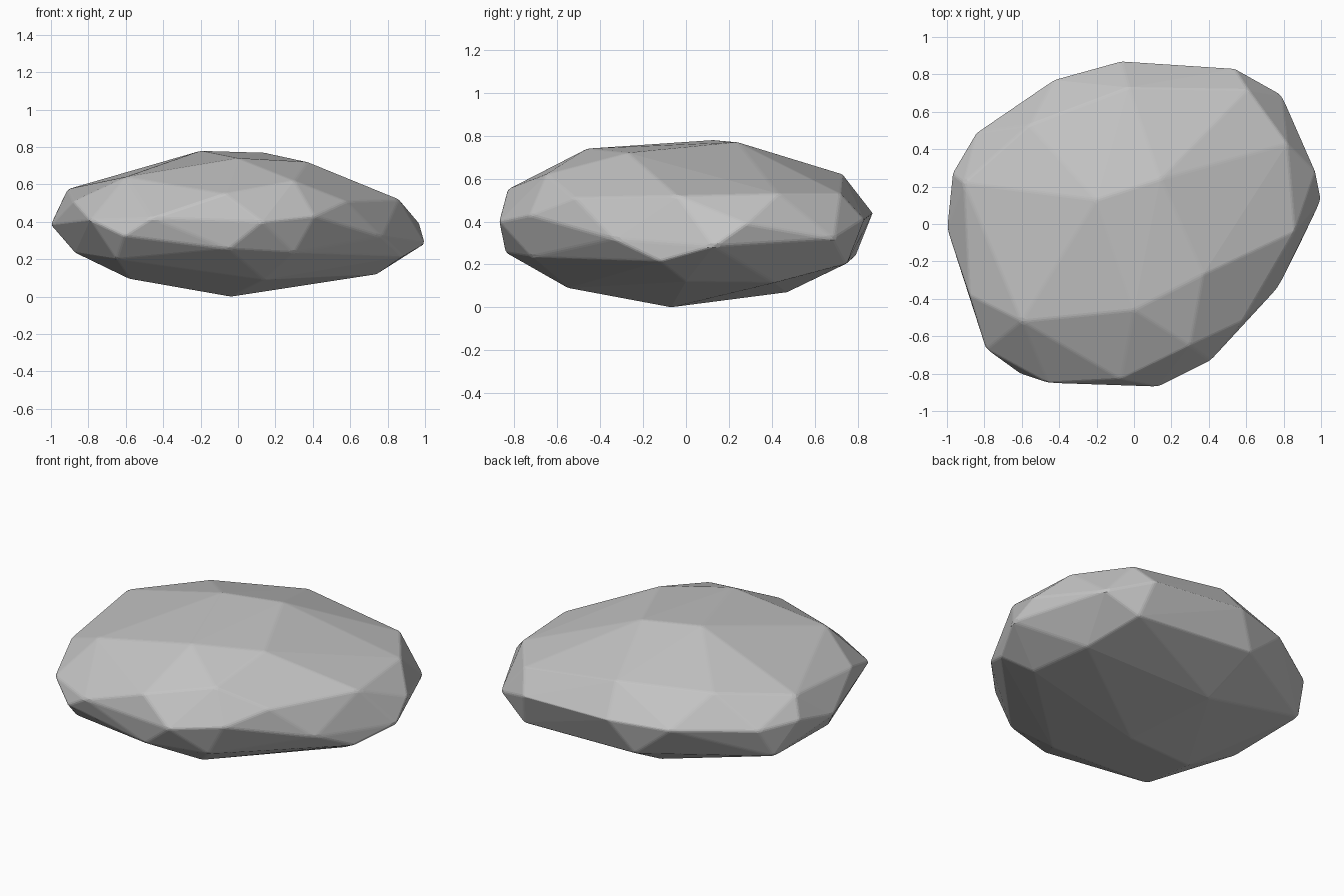
import bpy
import bmesh
from math import radians
from mathutils import Vector

default_cube = bpy.data.objects.get("Cube")
if default_cube:
    bpy.data.objects.remove(default_cube, do_unlink=True)


def make_material(name, colour):
    material = bpy.data.materials.new(name)
    material.use_nodes = True
    material.diffuse_color = colour
    shader = material.node_tree.nodes["Principled BSDF"]
    shader.inputs["Base Color"].default_value = colour
    shader.inputs["Roughness"].default_value = 0.9
    return material


# Corner rings of the boulder, from its top down to its base
crown = [(-.2, .13, .78), (.14, .24, .77), (.37, -.27, .72), (0, -.46, .74),
         (-.6, -.52, .64), (-.56, .53, .61), (-.03, .73, .62), (.3, -.65, .62)]

shoulder = [(-.91, .22, .575), (-.88, -.38, .51), (-.07, -.83, .55),
            (.58, -.52, .51), (.86, -.04, .52), (.82, .43, .53), (.61, .72, .53)]

girdle = [(-1, -.02, .385), (-.97, .27, .45), (-.84, .49, .43), (-.43, .77, .43),
          (-.07, .87, .44), (.54, .83, .41), (.79, .69, .32), (.97, .28, .39),
          (1, .13, .285), (.77, -.34, .32), (.41, -.73, .43), (.13, -.87, .4),
          (-.46, -.85, .42), (-.61, -.8, .325), (-.79, -.67, .41)]

underside = [(-.88, .39, .25), (-.87, -.15, .235), (-.65, -.66, .2),
             (-.05, -.84, .255), (.3, -.72, .235), (.88, -.12, .215),
             (.59, .75, .205), (-.2, .79, .24)]

base = [(-.58, -.22, .095), (.14, -.55, .09), (.74, 0, .12),
        (.69, .41, .115), (-.16, .47, .07), (-.04, -.07, 0)]


def build_boulder(name, rings, material):
    """Wrap the corner rings in one faceted convex skin."""
    bm = bmesh.new()
    for ring in rings:
        for corner in ring:
            bm.verts.new(Vector(corner))
    hull = bmesh.ops.convex_hull(bm, input=bm.verts[:])
    unused = {item for key in ("geom_interior", "geom_unused")
              for item in hull[key] if isinstance(item, bmesh.types.BMVert)}
    bmesh.ops.delete(bm, geom=list(unused), context="VERTS")

    # Merge almost level neighbours into broad facets
    bmesh.ops.dissolve_limit(bm, angle_limit=radians(2),
                             verts=bm.verts[:], edges=bm.edges[:])
    bmesh.ops.recalc_face_normals(bm, faces=bm.faces[:])

    mesh = bpy.data.meshes.new(name)
    bm.to_mesh(mesh)
    bm.free()
    mesh.materials.append(material)
    boulder = bpy.data.objects.new(name, mesh)
    bpy.context.collection.objects.link(boulder)
    return boulder


stone_grey = make_material("stone grey", (0.55, 0.55, 0.55, 1))
boulder = build_boulder("boulder", [crown, shoulder, girdle, underside, base], stone_grey)

# Slightly worn edges between the facets
worn_edges = boulder.modifiers.new("worn edges", "BEVEL")
worn_edges.width = 0.01
worn_edges.segments = 2
worn_edges.limit_method = "ANGLE"
worn_edges.angle_limit = radians(8)
